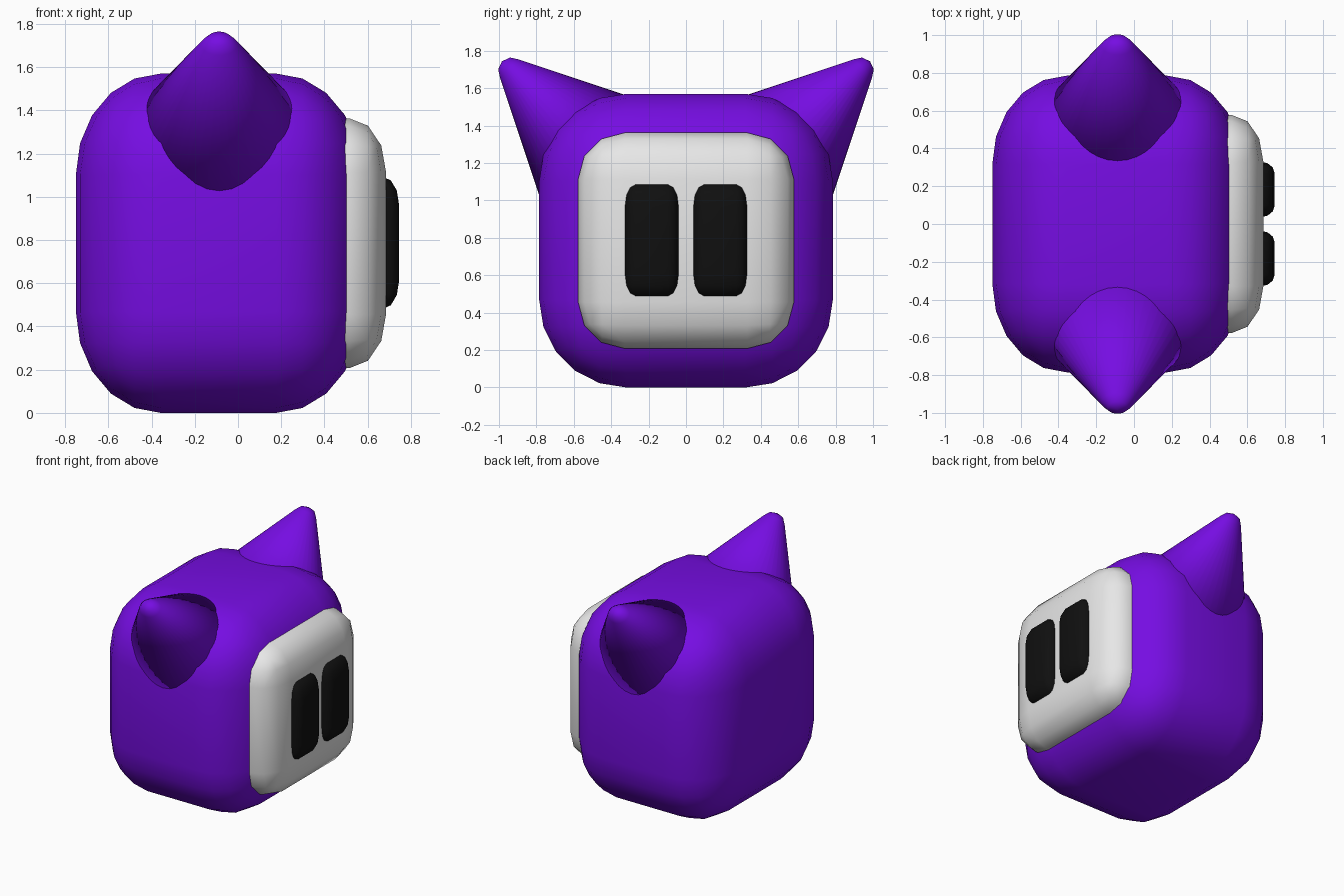
import bpy, bmesh
from math import pi, cos, sin, sqrt

if "Cube" in bpy.data.objects:
    bpy.data.objects.remove(bpy.data.objects["Cube"], do_unlink=True)


def make_material(name, rgb):
    mat = bpy.data.materials.new(name)
    mat.use_nodes = True
    mat.diffuse_color = (*rgb, 1)
    mat.node_tree.nodes["Principled BSDF"].inputs["Base Color"].default_value = (*rgb, 1)
    return mat


purple = make_material("purple", (0.18, 0.004, 0.76))
white = make_material("soft white", (0.8, 0.8, 0.8))
black = make_material("black", (0.005, 0.005, 0.005))


def finish(bm, name, mat):
    bmesh.ops.recalc_face_normals(bm, faces=bm.faces)
    mesh = bpy.data.meshes.new(name)
    bm.to_mesh(mesh)
    bm.free()
    mesh.materials.append(mat)
    for face in mesh.polygons:
        face.use_smooth = True
    obj = bpy.data.objects.new(name, mesh)
    bpy.context.collection.objects.link(obj)
    return obj


def rounded_box(name, mat, centre, half, bevel, segments):
    """Bevel a cube evenly, then stretch it so the rounding stretches too."""
    bm = bmesh.new()
    bmesh.ops.create_cube(bm, size=2)
    bmesh.ops.bevel(bm, geom=bm.edges[:], offset=bevel, offset_type='OFFSET',
                    segments=segments, profile=0.5, affect='EDGES')
    bmesh.ops.scale(bm, vec=half, verts=bm.verts)
    bmesh.ops.translate(bm, vec=centre, verts=bm.verts)
    return finish(bm, name, mat)


def ear(name, side, sides=48):
    """Blunt oval cone leaning 45 degrees outwards."""
    # distance along the axis, radius
    profile = [(0.6, 0.438), (1.336, 0.07), (1.375, 0.045)]
    bm = bmesh.new()
    rings = []
    for u, r in profile:
        ring = []
        for i in range(sides):
            a = 2 * pi * i / sides
            v = r * sin(a)
            ring.append(bm.verts.new((-0.087 + 1.2 * r * cos(a),
                                      side * (u - v) / sqrt(2),
                                      0.76 + (u + v) / sqrt(2))))
        rings.append(ring)
    tip = bm.verts.new((-0.087, side * 0.984, 1.744))
    for low, high in zip(rings, rings[1:]):
        for i in range(sides):
            j = (i + 1) % sides
            bm.faces.new((low[i], low[j], high[j], high[i]))
    for i in range(sides):
        bm.faces.new((rings[-1][i], rings[-1][(i + 1) % sides], tip))
    bm.faces.new(rings[0])
    return finish(bm, name, purple)


# Body and face panel
rounded_box("body", purple, (-0.09, 0, 0.785), (0.66, 0.785, 0.785), 0.595, 5)
rounded_box("face_panel", white, (0.295, 0, 0.785), (0.39, 0.577, 0.577), 0.43, 3)

# Eyes and ears, one on each side
for label, side in (("left", -1), ("right", 1)):
    rounded_box("eye_" + label, black, (0.565, side * 0.183, 0.787),
                (0.18, 0.147, 0.306), 0.42, 3)
    ear("ear_" + label, side)
